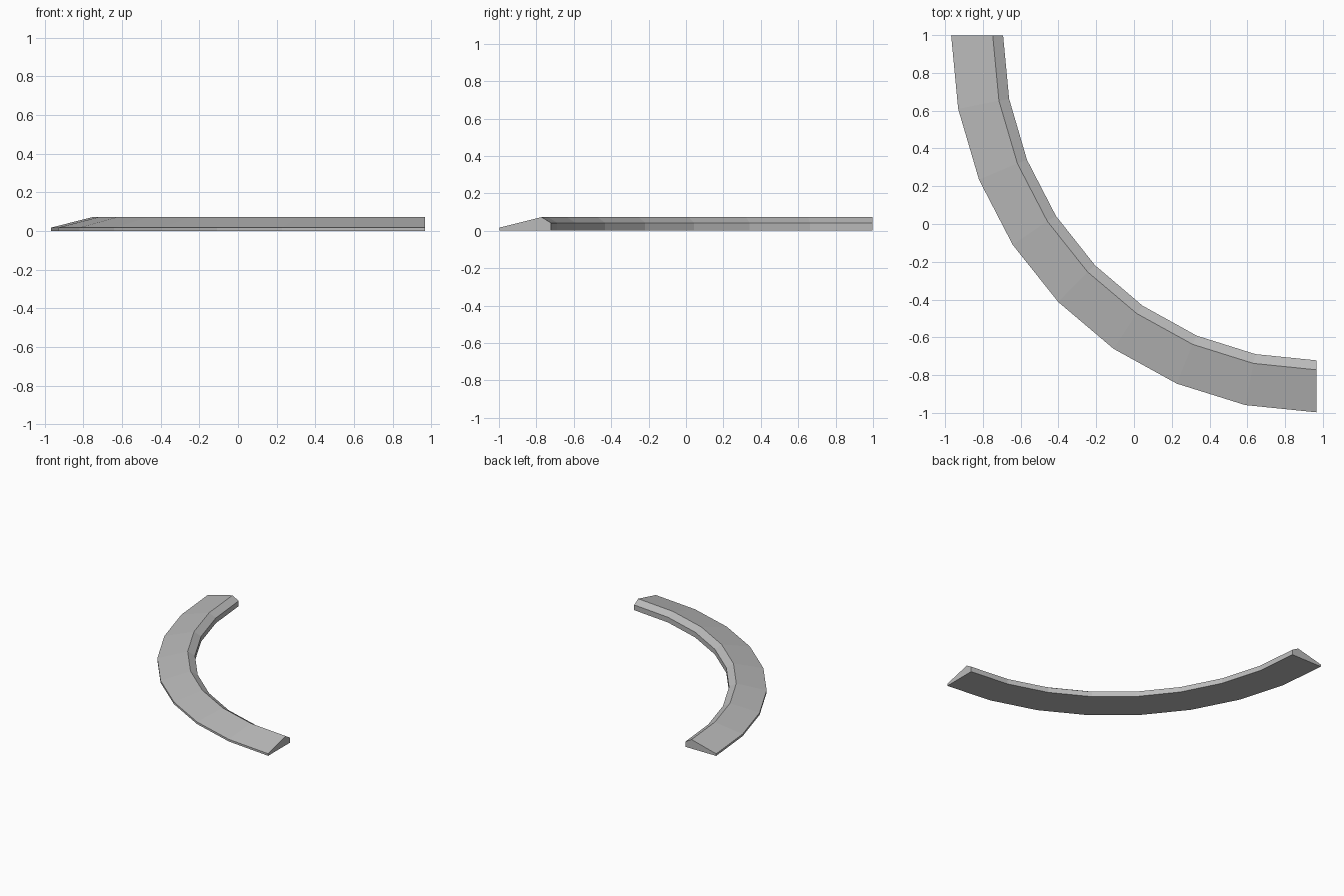
import bpy
import bmesh
from math import sin, cos, pi

cube = bpy.data.objects.get("Cube")
if cube:
    bpy.data.objects.remove(cube, do_unlink=True)

# Single stone-grey material
grey = bpy.data.materials.new("grey")
grey.use_nodes = True
colour = (0.5, 0.5, 0.5, 1)
grey.diffuse_color = colour
grey.node_tree.nodes["Principled BSDF"].inputs["Base Color"].default_value = colour

# Kerb cross-section: radius along x, radius along y, height
SECTION = [
    (1.935, 1.995, 0.0),    # outer foot
    (1.935, 1.995, 0.017),  # outer lip
    (1.715, 1.77, 0.073),   # crest
    (1.66, 1.72, 0.042),    # inner shoulder
    (1.66, 1.72, 0.0),      # inner foot
]
CENTRE_X, CENTRE_Y = 0.967, 0.998
STEPS = 8

# Sweep the section through a quarter turn
bm = bmesh.new()
rings = []
for i in range(STEPS + 1):
    a = pi / 2 * i / STEPS
    rings.append([bm.verts.new((CENTRE_X - rx * cos(a), CENTRE_Y - ry * sin(a), z))
                  for rx, ry, z in SECTION])
count = len(SECTION)
for r, s in zip(rings, rings[1:]):
    for j in range(count):
        k = (j + 1) % count
        bm.faces.new((r[j], r[k], s[k], s[j]))

# Flat end caps
bm.faces.new(rings[0])
bm.faces.new(rings[-1])
bmesh.ops.recalc_face_normals(bm, faces=bm.faces)

mesh = bpy.data.meshes.new("curved_kerb")
bm.to_mesh(mesh)
bm.free()
mesh.materials.append(grey)
kerb = bpy.data.objects.new("curved_kerb", mesh)
bpy.context.collection.objects.link(kerb)
